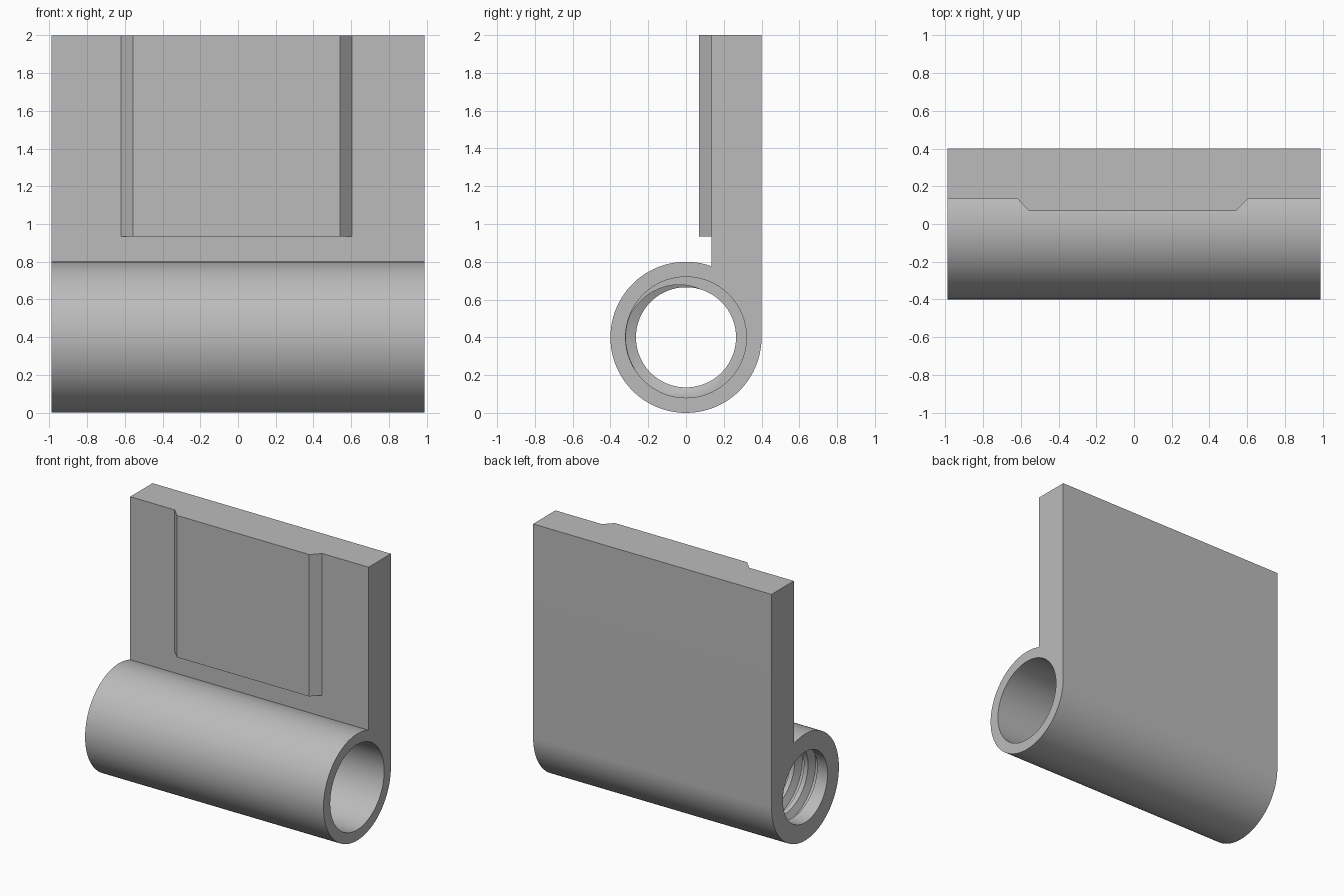
import bpy, bmesh
from math import pi, cos, sin, asin, tau

if "Cube" in bpy.data.objects:
    bpy.data.objects.remove(bpy.data.objects["Cube"])

HALF = 0.99                 # half length along x
AXIS_Z, OUTER = 0.4, 0.4    # barrel axis height and radius
BORE, MINOR = 0.32, 0.265   # plain bore and thread crest radii
STEP = -0.2                 # where the plain bore meets the thread
SLAB_Y = 0.135              # front face of the plate

steel = bpy.data.materials.new("plain_grey")
steel.use_nodes = True
grey = (0.5, 0.5, 0.5, 1)
steel.diffuse_color = grey
steel.node_tree.nodes["Principled BSDF"].inputs["Base Color"].default_value = grey


def loft(name, sections):
    """Closed solid skinned through equal-length rings of points."""
    bm = bmesh.new()
    rings = [[bm.verts.new(p) for p in ring] for ring in sections]
    n = len(rings[0])
    for a, b in zip(rings, rings[1:]):
        for i in range(n):
            j = (i + 1) % n
            bm.faces.new((a[i], a[j], b[j], b[i]))
    bm.faces.new(rings[0][::-1])
    bm.faces.new(rings[-1])
    bmesh.ops.recalc_face_normals(bm, faces=bm.faces)
    mesh = bpy.data.meshes.new(name)
    bm.to_mesh(mesh)
    bm.free()
    mesh.materials.append(steel)
    ob = bpy.data.objects.new(name, mesh)
    bpy.context.collection.objects.link(ob)
    return ob


def along_x(name, profile, x0, x1):
    return loft(name, [[(x, y, z) for y, z in profile] for x in (x0, x1)])


def circle(r, n=96):
    return [(r * cos(tau * i / n), AXIS_Z + r * sin(tau * i / n)) for i in range(n)]


def combine(target, tool, operation):
    tool.hide_render = True
    mod = target.modifiers.new(operation.lower(), "BOOLEAN")
    mod.operation, mod.solver, mod.object = operation, "EXACT", tool
    bpy.context.view_layer.objects.active = target
    bpy.ops.object.modifier_apply(modifier=mod.name)
    bpy.data.objects.remove(tool)


# Barrel with the upright plate tangent to its back
start = pi - asin((OUTER**2 - SLAB_Y**2) ** 0.5 / OUTER)
start = pi - start          # angle where the plate front meets the barrel
N = 96
arc = [start + (tau - start) * i / N for i in range(N + 1)]
profile = [(OUTER * cos(a), AXIS_Z + OUTER * sin(a)) for a in arc]
profile += [(OUTER, 2), (SLAB_Y, 2)]
body = along_x("hinge_body", profile, -HALF, HALF)

# Raised pad with sloping sides
pad_plan = [(-0.62, SLAB_Y), (-0.557, 0.07), (0.542, 0.07), (0.605, SLAB_Y),
            (0.605, 0.25), (-0.62, 0.25)]
pad = loft("raised_pad", [[(x, y, z) for x, y in pad_plan] for z in (0.935, 2)])
combine(body, pad, "UNION")

# Plain bore at one end, narrower bore through the other
combine(body, along_x("bore_cutter", circle(BORE), STEP, HALF + 0.1), "DIFFERENCE")
combine(body, along_x("minor_cutter", circle(MINOR), -HALF - 0.1, STEP + 0.1), "DIFFERENCE")

# Helical thread groove running out into the plain bore
PITCH, SEG = 0.11, 64
groove = [(-0.045, 0.25), (-0.012, BORE - 0.002), (0.012, BORE - 0.002), (0.045, 0.25)]
turns = (STEP + 0.08 + 0.92) / PITCH
sections = []
for k in range(int(turns * SEG) + 1):
    a = tau * k / SEG
    x = -0.92 + PITCH * k / SEG
    sections.append([(x + dx, r * cos(a), AXIS_Z + r * sin(a)) for dx, r in groove])
combine(body, loft("thread_cutter", sections), "DIFFERENCE")

# Smooth curved faces, crisp edges
bpy.ops.object.select_all(action="DESELECT")
body.select_set(True)
bpy.context.view_layer.objects.active = body
bpy.ops.object.shade_smooth_by_angle(angle=pi / 6)
